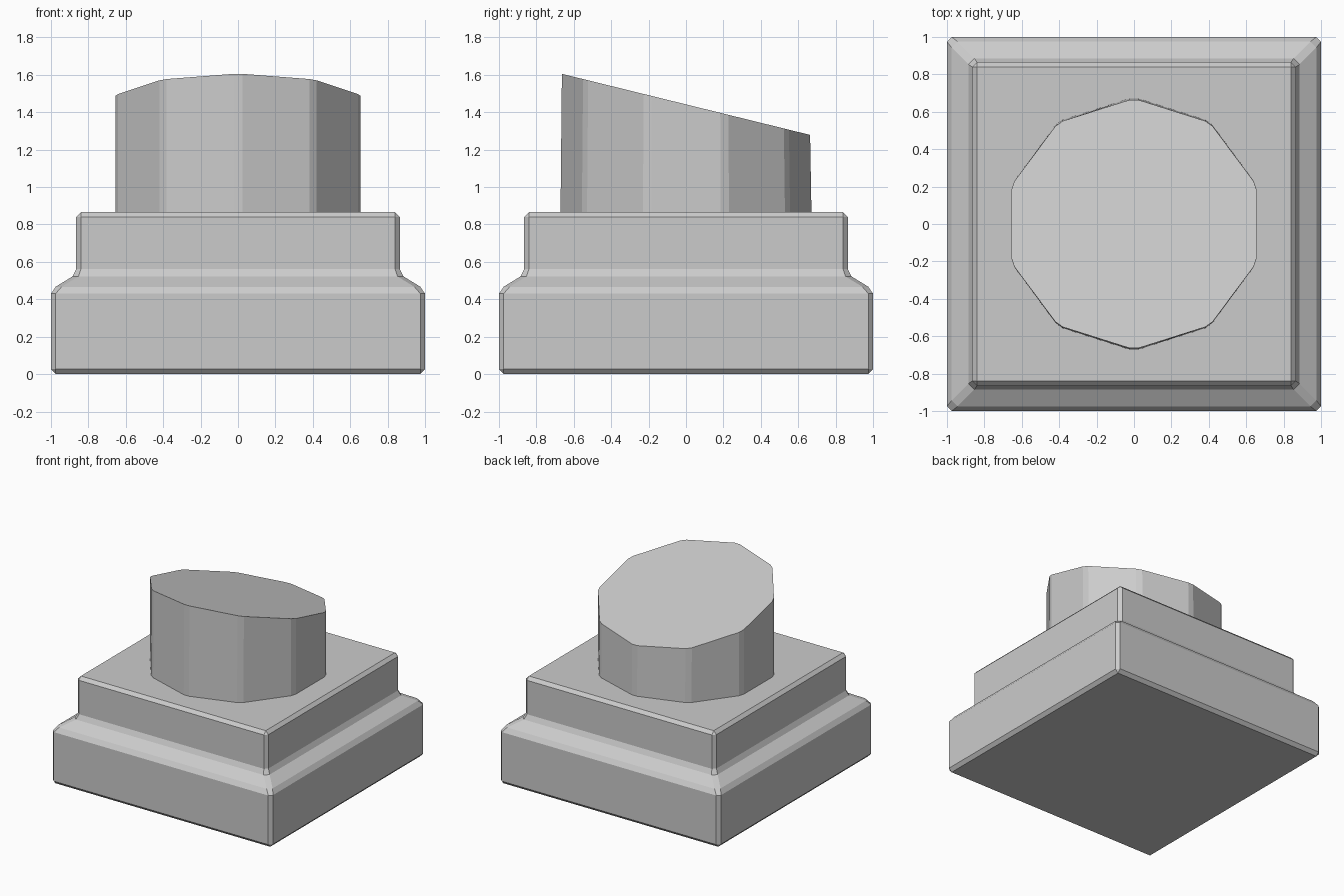
import bpy, bmesh
from math import sin, cos, pi

if "Cube" in bpy.data.objects:
    bpy.data.objects.remove(bpy.data.objects["Cube"])


def loft(name, rings):
    """Skin a closed solid through equal-length rings of points."""
    bm = bmesh.new()
    loops = [[bm.verts.new(p) for p in ring] for ring in rings]
    n = len(loops[0])
    for a, b in zip(loops, loops[1:]):
        for i in range(n):
            j = (i + 1) % n
            bm.faces.new((a[i], a[j], b[j], b[i]))
    bm.faces.new(loops[0][::-1])
    bm.faces.new(loops[-1])
    bmesh.ops.remove_doubles(bm, verts=bm.verts, dist=1e-5)
    bmesh.ops.recalc_face_normals(bm, faces=bm.faces)
    mesh = bpy.data.meshes.new(name)
    bm.to_mesh(mesh)
    bm.free()
    obj = bpy.data.objects.new(name, mesh)
    bpy.context.collection.objects.link(obj)
    return obj


def square_ring(half, z, c):
    """Square outline with its corners cut back by c."""
    pts = []
    for sx, sy, first_x in ((1, 1, False), (-1, 1, True), (-1, -1, False), (1, -1, True)):
        on_x = (sx * half, sy * (half - c), z)
        on_y = (sx * (half - c), sy * half, z)
        pts += [on_y, on_x] if first_x else [on_x, on_y]
    return pts


# Stepped plinth: half width, height, corner chamfer
plinth = [(0.975, 0, 0), (1, 0.027, 0.025), (1, 0.43, 0.025), (0.975, 0.467, 0.032),
          (0.885, 0.522, 0.032), (0.865, 0.562, 0.025), (0.865, 0.84, 0.025), (0.84, 0.866, 0)]
loft("stepped_base", [square_ring(*p) for p in plinth])

# Ten-sided post with chamfered edges, slightly tapered, cut at a slant
SIDES, RADIUS, CHAMFER = 10, 0.689, 0.025
corners = [(RADIUS * cos(pi / 2 + 2 * pi * i / SIDES),
            RADIUS * sin(pi / 2 + 2 * pi * i / SIDES)) for i in range(SIDES)]
side_length = 2 * RADIUS * sin(pi / SIDES)
t = CHAMFER / side_length
outline = []
for i, (x, y) in enumerate(corners):
    for nx, ny in (corners[i - 1], corners[(i + 1) % SIDES]):
        outline.append((x + (nx - x) * t, y + (ny - y) * t))

bottom, top = [], []
for x, y in outline:
    bottom.append((x, y * 0.985, 0.85))
    z = 1.442 - 0.246 * y * 0.974
    top.append((x, y * 0.974, z))
loft("slanted_post", [bottom, top])
